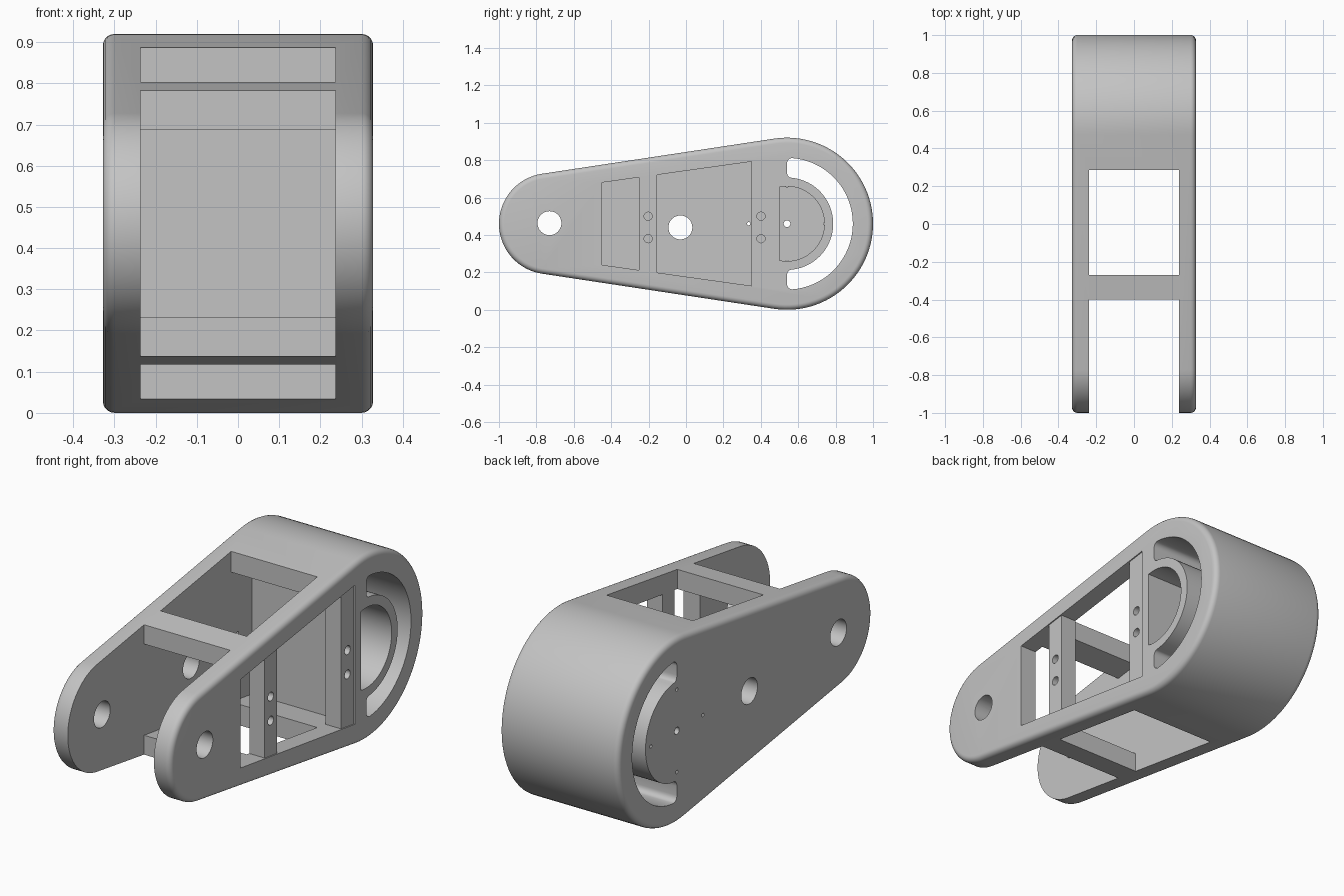
import bpy, bmesh
from math import sin, cos, pi, asin, radians

if "Cube" in bpy.data.objects:
    bpy.data.objects.remove(bpy.data.objects["Cube"])

MID = 0.46            # height of the symmetry line
REAR_Y, FRONT_Y = 0.54, -0.73
REAR_R, FRONT_R = 0.46, 0.27
HALF, INNER = 0.328, 0.237

grey = bpy.data.materials.new("plain_grey")
grey.use_nodes = True
colour = (0.55, 0.55, 0.55, 1)
grey.diffuse_color = colour
grey.node_tree.nodes["Principled BSDF"].inputs["Base Color"].default_value = colour


def arc(y, z, r, start, end, n):
    return [(y + r * cos(start + (end - start) * i / n),
             z + r * sin(start + (end - start) * i / n)) for i in range(n + 1)]


def prism(name, profile, x0, x1, rim=0, corner=None):
    """Extrude a (y, z) profile along x; round its rims or chosen corners."""
    bm = bmesh.new()
    face = bm.faces.new([bm.verts.new((x0, y, z)) for y, z in profile])
    top = bmesh.ops.extrude_face_region(bm, geom=[face])["geom"]
    for v in top:
        if isinstance(v, bmesh.types.BMVert):
            v.co.x = x1
    bmesh.ops.recalc_face_normals(bm, faces=bm.faces[:])
    along = lambda e: abs(e.verts[0].co.x - e.verts[1].co.x) > 1e-5
    if rim:
        bmesh.ops.bevel(bm, geom=[e for e in bm.edges if not along(e)], offset=rim,
                        segments=5, profile=0.5, affect='EDGES')
    if corner:
        picked = [e for e in bm.edges if along(e) and corner(e.verts[0].co)]
        bmesh.ops.bevel(bm, geom=picked, offset=0.03, segments=5, profile=0.5,
                        affect='EDGES', clamp_overlap=False)
    mesh = bpy.data.meshes.new(name)
    bm.to_mesh(mesh)
    bm.free()
    ob = bpy.data.objects.new(name, mesh)
    bpy.context.collection.objects.link(ob)
    mesh.materials.append(grey)
    return ob


def hole(y, z, r, x0, x1, n=32):
    return prism("hole_cutter", arc(y, z, r, 0, 2 * pi * (n - 1) / n, n - 1), x0, x1)


def box(y0, y1, z0, z1, x0, x1):
    return prism("box_cutter", [(y0, z0), (y1, z0), (y1, z1), (y0, z1)], x0, x1)


def cut(ob, cutters):
    bpy.context.view_layer.objects.active = ob
    for c in cutters:
        c.hide_render = True
        mod = ob.modifiers.new("cut", 'BOOLEAN')
        mod.operation, mod.solver, mod.object = 'DIFFERENCE', 'EXACT', c
        bpy.ops.object.modifier_apply(modifier=mod.name)
        bpy.data.objects.remove(c)


def smooth(ob):
    bpy.ops.object.select_all(action='DESELECT')
    ob.select_set(True)
    bpy.context.view_layer.objects.active = ob
    bpy.ops.object.shade_smooth_by_angle(angle=radians(30))


def window_half(y):
    """Half height of the tapered side window at y."""
    return 0.22 + (y + 0.45) * 0.14


# Tapered arm body with rounded outer rims
turn = pi / 2 + asin((REAR_R - FRONT_R) / (REAR_Y - FRONT_Y))
outline = (arc(REAR_Y, MID, REAR_R, -turn, turn, 56)
           + arc(FRONT_Y, MID, FRONT_R, turn, 2 * pi - turn, 36))
body = prism("arm_body", outline, -HALF, HALF, rim=0.028)

# Fork gap, vertical opening, and the chamber that opens as the side window
wide, narrow = window_half(0.45), window_half(-0.45)
chamber = prism("chamber_cutter", [(-0.45, MID - narrow), (0.45, MID - wide),
                                   (0.45, MID + wide), (-0.45, MID + narrow)], -INNER, 0.4)
cutters = [box(-1.2, -0.4, -0.2, 1.2, -INNER, INNER),
           box(-0.27, 0.285, -0.2, 1.2, -INNER, INNER), chamber]

# D-shaped pocket and the curved slot around it
reach = asin(0.04 / 0.2) + pi / 2
cutters.append(prism("pocket_cutter", arc(REAR_Y, MID, 0.2, -reach, reach, 40), -INNER, 0.4))
slot = arc(REAR_Y, MID, 0.352, -pi / 2, pi / 2, 40) + arc(REAR_Y, MID, 0.247, pi / 2, -pi / 2, 40)
cutters.append(prism("slot_cutter", slot, -0.5, 0.5, corner=lambda c: c.y < REAR_Y + 0.001))

# Axle holes and small mounting holes
cutters += [hole(FRONT_Y, 0.463, 0.064, -0.5, 0.5), hole(-0.03, 0.44, 0.064, -0.5, 0),
            hole(REAR_Y, MID, 0.018, -0.5, 0)]
for i in range(4):
    a = i * pi / 2
    cutters.append(hole(REAR_Y + 0.205 * cos(a), MID + 0.205 * sin(a), 0.009, -0.5, -0.2, 12))
cut(body, cutters)
smooth(body)

# Drilled upright straps across the side window
for name, y0, y1 in (("front_strap", -0.25, -0.155), ("rear_strap", 0.35, 0.452)):
    h0, h1 = window_half(y0) + 0.003, window_half(y1) + 0.003
    strap = prism(name, [(y0, MID - h0), (y1, MID - h1), (y1, MID + h1), (y0, MID + h0)],
                  INNER, HALF - 0.006)
    middle = (y0 + y1) / 2
    cut(strap, [hole(middle, z, 0.022, 0, 0.5, 20) for z in (0.38, 0.5)])
    smooth(strap)
